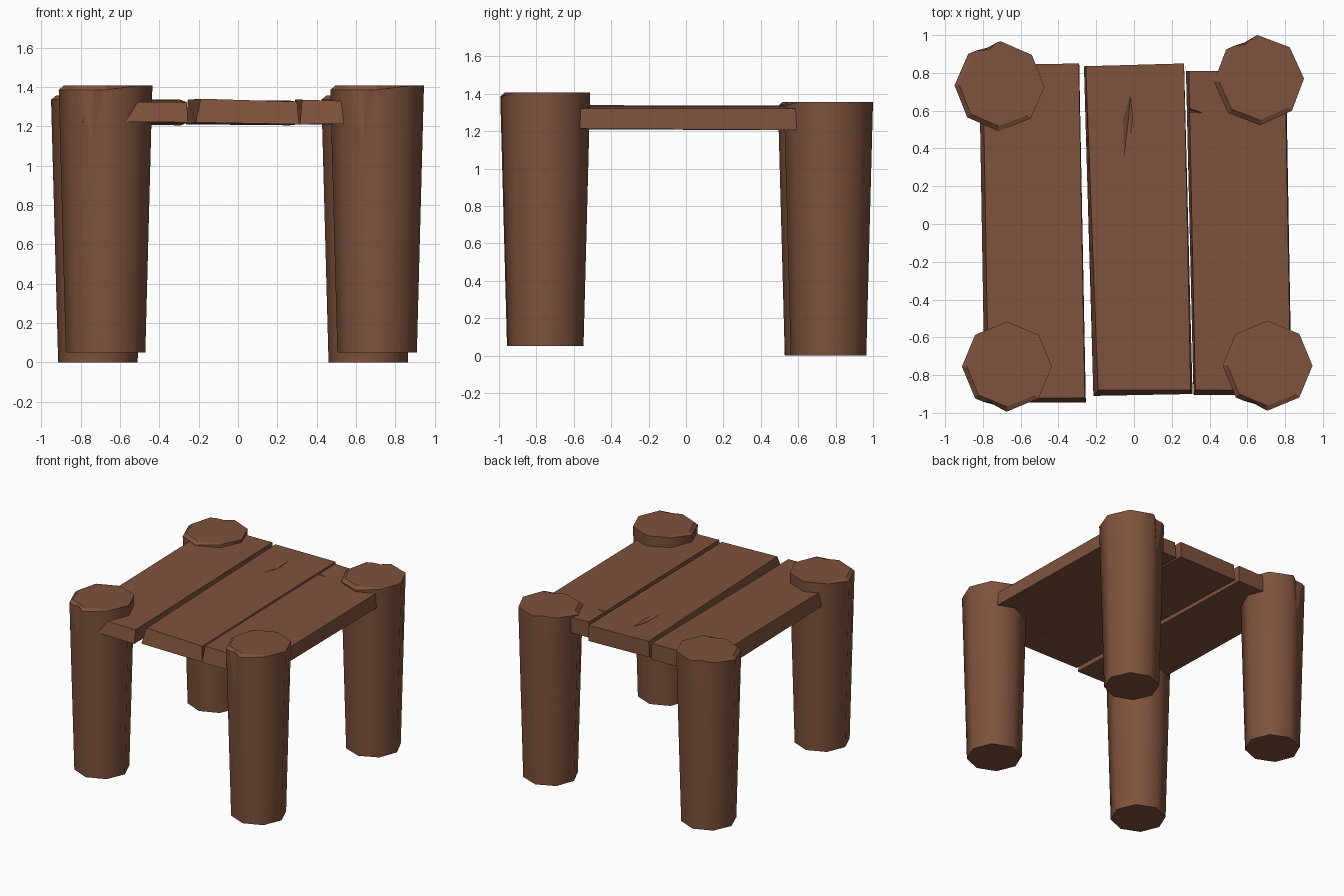
import bpy, bmesh, math
from mathutils import Vector

if "Cube" in bpy.data.objects:
    bpy.data.objects.remove(bpy.data.objects["Cube"])

wood = bpy.data.materials.new("brown wood")
wood.diffuse_color = (0.21, 0.085, 0.045, 1)
wood.use_nodes = True
wood.node_tree.nodes["Principled BSDF"].inputs["Base Color"].default_value = wood.diffuse_color


def finish(bm, name):
    bmesh.ops.recalc_face_normals(bm, faces=bm.faces)
    me = bpy.data.meshes.new(name)
    bm.to_mesh(me)
    bm.free()
    me.materials.append(wood)
    ob = bpy.data.objects.new(name, me)
    bpy.context.collection.objects.link(ob)
    return ob


# tapered eight-sided post with a worn top edge and one split in a side
def post(name, x, y, z0, chip, ts, rot=0):
    bm = bmesh.new()
    z1 = z0 + 1.357

    def ring(r, z):
        return [bm.verts.new((x + r * math.cos(math.radians(45 * i + rot)),
                              y + r * math.sin(math.radians(45 * i + rot)), z(i)))
                for i in range(8)]
    worn = lambda i: z1 - (0.022 if i in (4, 5, 6) else 0.0)
    low = ring(0.202, lambda i: z0)
    top = ring(0.238, worn)
    cap = ring(0.212, lambda i: z1)
    bm.faces.new(low)
    bm.faces.new(cap)
    for i in range(8):
        j = (i + 1) % 8
        side, rim = [low[i], low[j], top[j]], [top[i]]
        if i == chip:
            a, b = top[i].co, top[j].co
            p, q = (bm.verts.new(a.lerp(b, t)) for t in ts)
            mid_t = sum(ts) / 2
            m = a.lerp(b, mid_t)
            r = bm.verts.new(m.lerp(low[i].co.lerp(low[j].co, mid_t), 0.21))
            s = bm.verts.new(m.lerp(Vector((x, y, m.z)), 0.08))
            bm.faces.new((p, s, r))
            bm.faces.new((s, q, r))
            side += [q, r, p]
            rim += [p, s, q]
        bm.faces.new(side + [top[i]]).smooth = True
        bm.faces.new(rim + [top[j], cap[j], cap[i]])
    return finish(bm, name)


post("front_left_post", -0.673, -0.755, 0.05, 5, (0.25, 0.92))
post("front_right_post", 0.707, -0.75, 0.05, 5, (0.25, 0.92))
post("back_left_post", -0.712, 0.73, 0.0, 2, (0.08, 0.75), -1)
post("back_right_post", 0.662, 0.762, 0.0, 2, (0.08, 0.75), 2)


# hand-cut plank: four top corners, and four bottom corners
def plank(name, top, bottom):
    bm = bmesh.new()
    t = [bm.verts.new(c) for c in top]
    b = [bm.verts.new(c) for c in bottom]
    bm.faces.new(t)
    bm.faces.new(b)
    for i in range(4):
        j = (i + 1) % 4
        bm.faces.new((t[i], t[j], b[j], b[i]))
    return finish(bm, name)


# corners: front left, front right, back right, back left
plank("left_plank",
      [(-0.77, -0.925, 1.325), (-0.26, -0.92, 1.322), (-0.292, 0.85, 1.335), (-0.80, 0.84, 1.335)],
      [(-0.79, -0.945, 1.225), (-0.255, -0.945, 1.22), (-0.29, 0.85, 1.205), (-0.82, 0.84, 1.21)])
middle = plank("middle_plank",
      [(-0.19, -0.88, 1.34), (0.30, -0.88, 1.325), (0.265, 0.85, 1.33), (-0.255, 0.835, 1.335)],
      [(-0.215, -0.91, 1.22), (0.31, -0.90, 1.21), (0.265, 0.85, 1.205), (-0.265, 0.835, 1.21)])
right = plank("right_plank",
      [(0.325, -0.88, 1.335), (0.83, -0.88, 1.32), (0.80, 0.81, 1.32), (0.29, 0.81, 1.335)],
      [(0.315, -0.905, 1.21), (0.835, -0.905, 1.215), (0.805, 0.81, 1.205), (0.275, 0.81, 1.21)])


# shallow cracks cut into the plank tops
def crack(target, outline, tip):
    bm = bmesh.new()
    up = [bm.verts.new((x, y, 1.36)) for x, y in outline]
    v = bm.verts.new(tip)
    bm.faces.new(up)
    for i in range(len(up)):
        bm.faces.new((up[i], up[(i + 1) % len(up)], v))
    cutter = finish(bm, "crack_cutter")
    cutter.hide_render = True
    mod = target.modifiers.new("crack", 'BOOLEAN')
    mod.operation, mod.solver, mod.object = 'DIFFERENCE', 'EXACT', cutter
    bpy.context.view_layer.objects.active = target
    bpy.ops.object.modifier_apply(modifier=mod.name)
    bpy.data.objects.remove(cutter)


crack(middle, [(0.0, 0.90), (-0.10, 0.57), (-0.085, 0.08), (0.0, 0.35), (0.03, 0.57)], (-0.03, 0.55, 1.317))
crack(right, [(0.25, 0.64), (0.25, 0.58), (0.46, 0.57)], (0.30, 0.60, 1.315))
